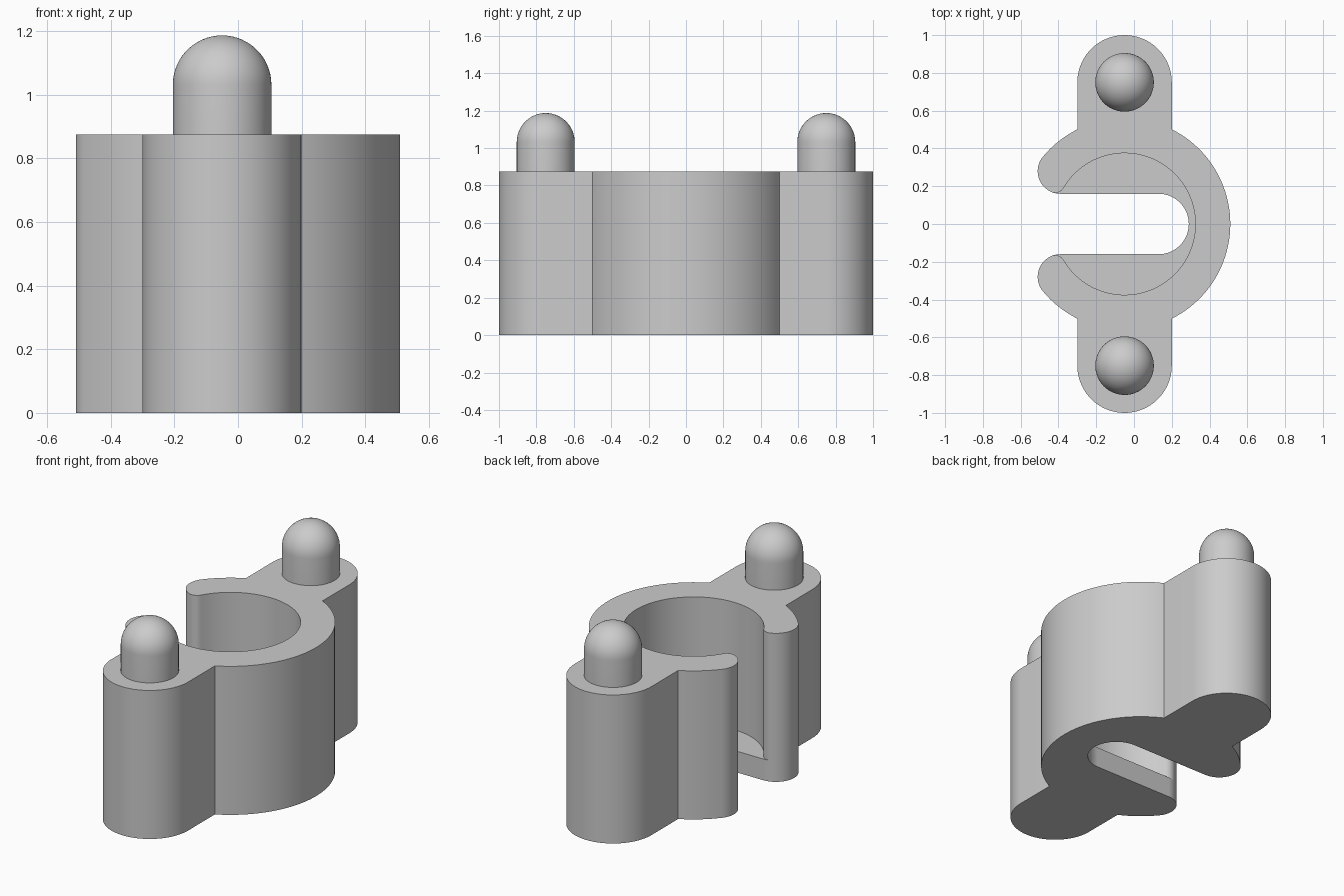
import bpy
import bmesh
from math import sin, cos, radians, degrees, atan2, hypot, sqrt

cube = bpy.data.objects.get("Cube")
if cube:
    bpy.data.objects.remove(cube, do_unlink=True)

CX = -0.05                       # ring and lug axis
RING_R, BORE_R = 0.56, 0.375
LUG_Y, LUG_R = 0.75, 0.25
SLOT_R, SLOT_X = 0.16, 0.13
TIP, TIP_R = (-0.39, 0.28), 0.12
LIP_R = 0.05
FLOOR_Z, TOP_Z = 0.125, 0.875
PIN_R, PIN_TOP = 0.155, 1.187

grey = bpy.data.materials.new("plain grey")
grey.use_nodes = True
grey.diffuse_color = (0.6, 0.6, 0.6, 1)
grey.node_tree.nodes["Principled BSDF"].inputs["Base Color"].default_value = (0.6, 0.6, 0.6, 1)


def arc(x, y, r, start, end, step=4):
    n = max(2, round(abs(end - start) / step))
    angles = [radians(start + (end - start) * i / n) for i in range(n + 1)]
    return [(x + r * cos(a), y + r * sin(a)) for a in angles]


def add_object(name, bm):
    bmesh.ops.recalc_face_normals(bm, faces=bm.faces)
    mesh = bpy.data.meshes.new(name)
    bm.to_mesh(mesh)
    bm.free()
    mesh.materials.append(grey)
    obj = bpy.data.objects.new(name, mesh)
    bpy.context.collection.objects.link(obj)
    return obj


def prism(name, outline, z0, z1):
    bm = bmesh.new()
    base = bm.faces.new([bm.verts.new((x, y, z0)) for x, y in outline])
    top = bmesh.ops.extrude_face_region(bm, geom=[base])["geom"]
    verts = [v for v in top if isinstance(v, bmesh.types.BMVert)]
    bmesh.ops.translate(bm, verts=verts, vec=(0, 0, z1 - z0))
    return add_object(name, bm)


def smooth(obj):
    bpy.ops.object.select_all(action='DESELECT')
    obj.select_set(True)
    bpy.context.view_layer.objects.active = obj
    bpy.ops.object.shade_smooth_by_angle(angle=radians(30))


# Body outline: open ring, lugs, rounded arm tips and slot
lug_y0 = sqrt(RING_R ** 2 - LUG_R ** 2)
lug_angle = degrees(atan2(lug_y0, LUG_R))
tip_angle = degrees(atan2(TIP[1], TIP[0] - CX))
half = (arc(CX, 0, RING_R, 0, lug_angle, 3)
        + arc(CX, LUG_Y, LUG_R, 0, 180)
        + arc(CX, 0, RING_R, 180 - lug_angle, tip_angle, 3)
        + arc(*TIP, TIP_R, tip_angle, 270, 6)[1:]
        + arc(SLOT_X, 0, SLOT_R, 90, 0))
body = prism("clip_body", half + [(x, -y) for x, y in half[-2:0:-1]], 0, TOP_Z)

# Bore above the floor, with small rounded lips at the arm tips
d = hypot(TIP[0] - CX, TIP[1])
ux, uy = (TIP[0] - CX) / d, TIP[1] / d
far, near = BORE_R + LIP_R, TIP_R - LIP_R
along = (far ** 2 - near ** 2 + d ** 2) / (2 * d)
side = sqrt(far ** 2 - along ** 2)
lx, ly = CX + ux * along - uy * side, uy * along + ux * side
bore_end = degrees(atan2(ly, lx - CX))
lip_end = degrees(atan2(ly - TIP[1], lx - TIP[0]))
bore = arc(CX, 0, BORE_R, 0, bore_end, 3)
bore += arc(lx, ly, LIP_R, bore_end - 180, lip_end, 8)[1:]
bore += [(bore[-1][0] - 0.01, bore[-1][1] - 0.03)]
cutter = prism("bore_cutter", bore + [(x, -y) for x, y in bore[:0:-1]], FLOOR_Z, TOP_Z + 0.2)
cutter.hide_render = True

cut = body.modifiers.new("bore", 'BOOLEAN')
cut.operation = 'DIFFERENCE'
cut.solver = 'EXACT'
cut.object = cutter
bpy.ops.object.select_all(action='DESELECT')
body.select_set(True)
bpy.context.view_layer.objects.active = body
bpy.ops.object.modifier_apply(modifier=cut.name)
bpy.data.objects.remove(cutter, do_unlink=True)
smooth(body)

# Domed pins on the lugs
for name, y in (("front_pin", -LUG_Y), ("back_pin", LUG_Y)):
    bm = bmesh.new()
    dome = arc(0, PIN_TOP - PIN_R, PIN_R, 0, 90, 6)
    profile = [(0, TOP_Z - 0.02), (PIN_R, TOP_Z - 0.02)] + dome
    verts = [bm.verts.new((r, 0, z)) for r, z in profile]
    edges = [bm.edges.new(pair) for pair in zip(verts, verts[1:])]
    bmesh.ops.spin(bm, geom=verts + edges, cent=(0, 0, 0), axis=(0, 0, 1),
                   angle=radians(360), steps=64)
    bmesh.ops.remove_doubles(bm, verts=bm.verts, dist=0.0005)
    bmesh.ops.translate(bm, verts=bm.verts, vec=(CX, y, 0))
    smooth(add_object(name, bm))
